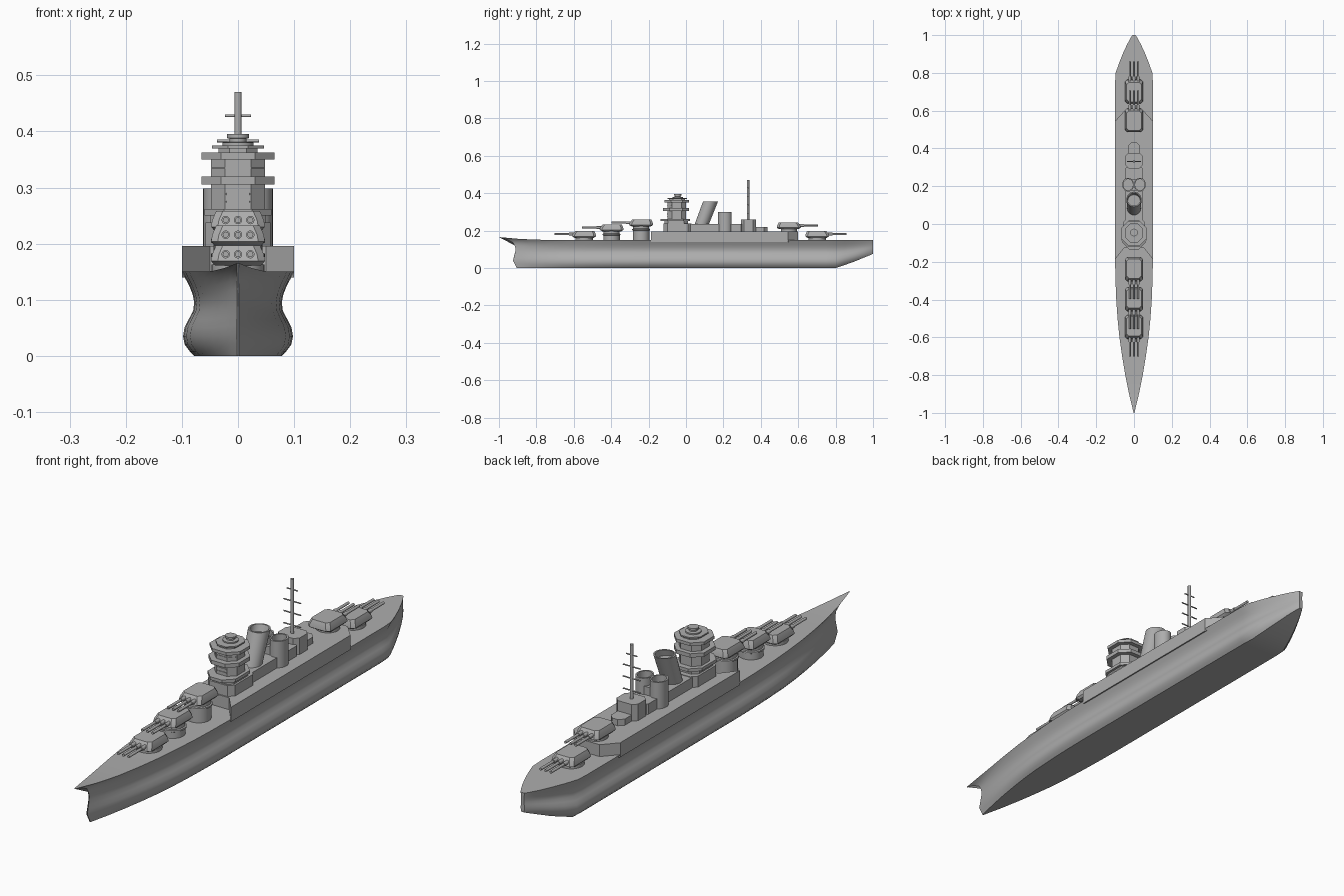
import bpy, bmesh, math

if "Cube" in bpy.data.objects:
    bpy.data.objects.remove(bpy.data.objects["Cube"])

GREY = bpy.data.materials.new("warship_grey")
GREY.diffuse_color = (0.42, 0.42, 0.42, 1)
GREY.use_nodes = True
GREY.node_tree.nodes["Principled BSDF"].inputs["Base Color"].default_value = GREY.diffuse_color


def loft(name, rings, smooth=30):
    """Skin closed rings of equal length and cap both ends."""
    bm = bmesh.new()
    vs = [[bm.verts.new(p) for p in r] for r in rings]
    n = len(rings[0])
    for a, b in zip(vs, vs[1:]):
        for i in range(n):
            j = (i + 1) % n
            bm.faces.new((a[i], a[j], b[j], b[i]))
    bm.faces.new(vs[0])
    bm.faces.new(vs[-1])
    bmesh.ops.recalc_face_normals(bm, faces=bm.faces)
    me = bpy.data.meshes.new(name)
    bm.to_mesh(me)
    bm.free()
    ob = bpy.data.objects.new(name, me)
    bpy.context.collection.objects.link(ob)
    me.materials.append(GREY)
    bpy.context.view_layer.objects.active = ob
    ob.select_set(True)
    bpy.ops.object.shade_smooth_by_angle(angle=math.radians(smooth))
    ob.select_set(False)
    return ob


def oct_ring(hx, y0, y1, z, c):
    """Rectangle with chamfered corners."""
    return [(hx - c, y0, z), (hx, y0 + c, z), (hx, y1 - c, z), (hx - c, y1, z),
            (-hx + c, y1, z), (-hx, y1 - c, z), (-hx, y0 + c, z), (-hx + c, y0, z)]


def block(name, hx, y0, y1, z0, z1, c=0.0005):
    return loft(name, [oct_ring(hx, y0, y1, z, c) for z in (z0, z1)])


def ell(x, y, z, rx, ry, n=32):
    return [(x + rx * math.cos(2 * math.pi * i / n),
             y + ry * math.sin(2 * math.pi * i / n), z) for i in range(n)]


def turned(name, x, y, prof):
    """Stack of circles given as (radius, z)."""
    return loft(name, [ell(x, y, z, r, r) for r, z in prof])


def rod(name, p, r, length, axis):
    """Cylinder along x or y, starting at p."""
    rings = []
    for t in (0, length):
        ring = []
        for i in range(12):
            a = 2 * math.pi * i / 12
            u, v = r * math.cos(a), r * math.sin(a)
            ring.append((p[0] + t, p[1] + u, p[2] + v) if axis == 'x'
                        else (p[0] + u, p[1] + t, p[2] + v))
        rings.append(ring)
    return loft(name, rings, 40)


def interp(table, x):
    for (a, va), (b, vb) in zip(table, table[1:]):
        if x <= b:
            return va + (vb - va) * (x - a) / (b - a)
    return table[-1][1]


# hull: deck half-widths, stem line and midship cross-section
WIDTH = [(-1, .002), (-.95, .014), (-.9, .026), (-.8, .046), (-.7, .063), (-.6, .077),
         (-.5, .087), (-.4, .094), (-.3, .098), (-.2, .1), (.75, .1), (.8, .097),
         (.85, .08), (.9, .06), (.95, .037), (.985, .018), (1, .008)]
STEM = [(0, -.905), (.035, -.925), (.06, -.918), (.09, -.91), (.12, -.92), (.135, -.94), (.15, -1)]
SECTION = [(0, .78), (.008, .86), (.02, .95), (.035, .98), (.05, .955), (.065, .88), (.08, .80),
           (.095, .78), (.11, .81), (.125, .87), (.14, .95), (.15, 1)]
hull = []
for s, w in WIDTH:
    zb = interp([(-1, 0), (.8, 0), (.88, .026), (1, .075)], s)
    zt = interp([(-1, .165), (-.9, .156), (-.8, .151), (-.7, .15), (1, .15)], s)
    side = []
    for z, k in SECTION:
        y = s
        if s < -.5:
            st = interp(STEM, z)
            y = st + (-.5 - st) * (s + 1) / .5
        side.append((w * k, y, zb + z / .15 * (zt - zb)))
    hull.append(side + [(-x, y, z) for x, y, z in reversed(side)])
loft("hull", hull, 35)

# raised midship deck, notched in front and pointed aft
outline = [(.05, -.125), (.1, -.187), (.1, .545), (.05, .6)]
outline += [(-x, y) for x, y in reversed(outline)]
loft("raised_deck", [[(x, y, z) for x, y in outline] for z in (.14, .196)])


# turrets with barbettes and three guns each; d = -1 faces the bow
def turret(name, y, z, d, base):
    def ring(hx, f, b, zz, c):
        return [(x, y + d * t, zz) for x, t, zz in oct_ring(hx, -b, f, zz, c)]
    loft(name + "_house", [ring(.041, .05, .052, z, .012), ring(.048, .064, .064, z + .008, .012),
                           ring(.046, .06, .062, z + .02, .012), ring(.039, .048, .055, z + .036, .012)], 25)
    turned(name + "_barbette", 0, y, [(.044, base), (.044, z - .022), (.048, z - .02), (.048, z - .014),
                                      (.043, z - .012), (.043, z + .002)] if z - base > .03
           else [(.047, base), (.047, z + .002)])
    for x in (-.022, 0, .022):
        yy = y + d * .04
        rod(name + "_gun", (x, yy, z + .02), .0053, d * .117, 'y')
        rod(name + "_gun_sleeve", (x, yy, z + .02), .0075, d * .04, 'y')


turret("turret_1", -.545, .161, -1, .145)
turret("turret_2", -.398, .196, -1, .145)
turret("turret_3", -.24, .222, -1, .145)
turret("turret_4", .55, .207, 1, .145)
turret("turret_5", .702, .161, 1, .145)

# deckhouses
block("bridge_deckhouse", .058, -.12, .03, .19, .238, .02)
block("midship_deckhouse", .045, .0, .3, .19, .236, .005)
block("aft_deckhouse", .03, .28, .435, .19, .22, .018)
block("mast_deckhouse", .046, .295, .375, .19, .26, .016)

# bridge tower
for nm, hx, y0, y1, z0, z1, c in [
        ("bridge_skirt", .05, -.115, .01, .236, .252, .02),
        ("bridge_platform", .06, -.135, .022, .25, .262, .035),
        ("bridge_body", .048, -.1, .0, .26, .36, .025),
        ("bridge_gallery", .065, -.122, .017, .305, .32, .035),
        ("bridge_upper_gallery", .065, -.115, .017, .35, .362, .035),
        ("director_deck", .035, -.09, -.005, .36, .37, .02),
        ("director_platform", .046, -.1, .005, .37, .375, .028),
        ("bridge_slit_high", .046, -.102, -.05, .334, .336, .022),
        ("bridge_slit_mid", .021, -.102, -.05, .287, .29, .0005),
        ("bridge_slit_low", .021, -.102, -.05, .273, .276, .0005)]:
    block(nm, hx, y0, y1, z0, z1, c)
turned("director", 0, -.045, [(.028, .374), (.028, .38), (.015, .381), (.015, .387), (.02, .388), (.02, .395)])

# raked funnel with recessed top
loft("raked_funnel", [ell(0, .083, .23, .036, .038), ell(0, .131, .355, .04, .04),
                      ell(0, .131, .355, .034, .034), ell(0, .122, .33, .033, .033)])

# twin funnels with recessed tops
for sx in (-1, 1):
    loft("twin_funnel", [ell(sx * .031, .208, z, r, r * 1.18) for r, z in
                         ((.031, .19), (.031, .298), (.025, .298), (.025, .27))])
block("twin_funnel_bridge", .03, .178, .238, .19, .268, .004)

# mast with yards
turned("mast", 0, .332, [(.0065, .25), (.0065, .47)])
for z, h in ((.428, .023), (.383, .037), (.337, .037), (.29, .037)):
    rod("mast_yard", (-h, .332, z), .0025, 2 * h, 'x')
